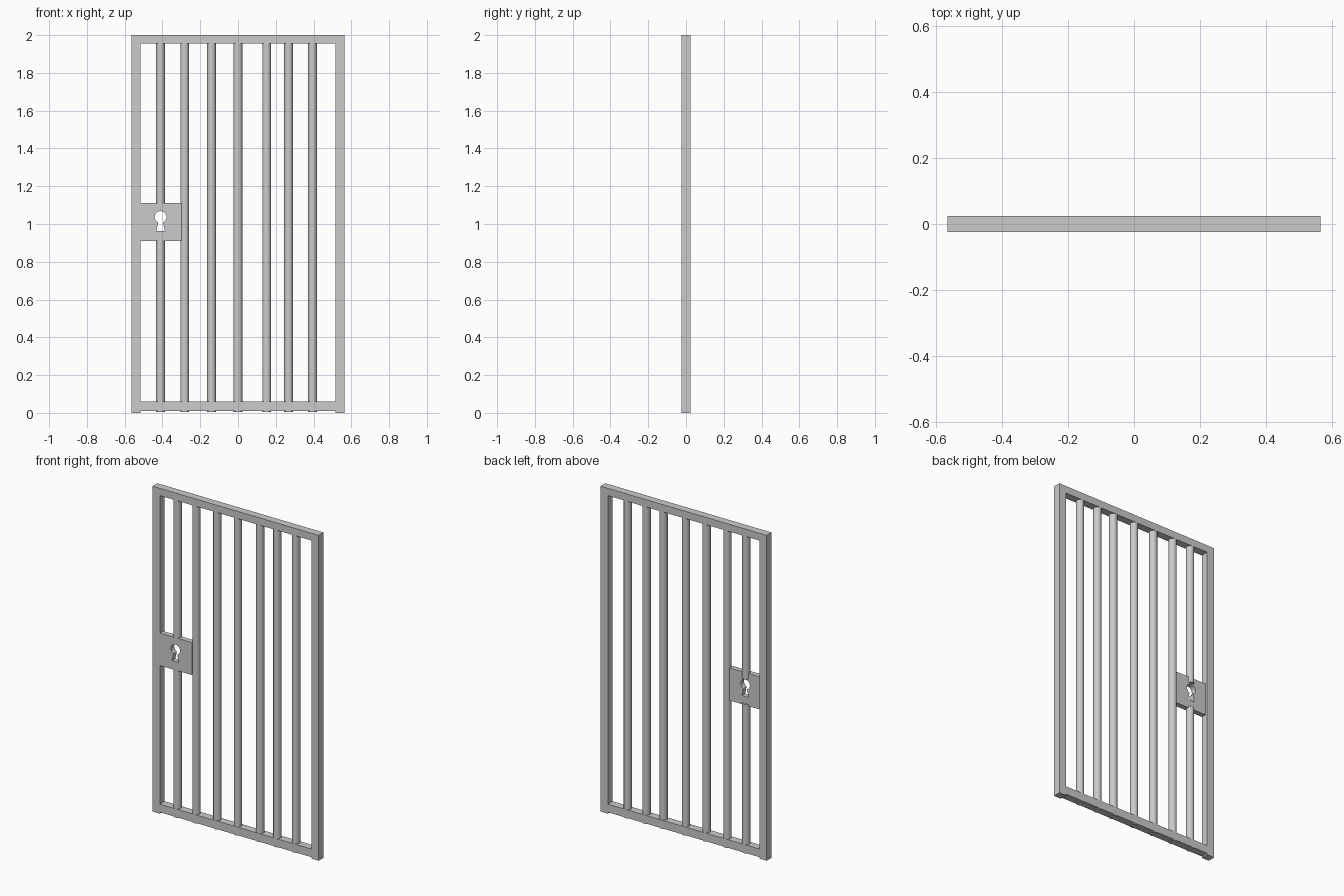
import bpy
from math import sin, cos, pi, radians

if "Cube" in bpy.data.objects:
    bpy.data.objects.remove(bpy.data.objects["Cube"])


def box(name, x0, x1, y0, y1, z0, z1):
    bpy.ops.mesh.primitive_cube_add(size=1, location=((x0 + x1) / 2, (y0 + y1) / 2, (z0 + z1) / 2))
    ob = bpy.context.object
    ob.name = name
    ob.scale = (x1 - x0, y1 - y0, z1 - z0)
    bpy.ops.object.transform_apply(location=False, rotation=False, scale=True)
    return ob


def rod(name, x, z0, z1, r=0.0232):
    bpy.ops.mesh.primitive_cylinder_add(vertices=32, radius=r, depth=z1 - z0, location=(x, 0, (z0 + z1) / 2))
    ob = bpy.context.object
    ob.name = name
    bpy.ops.object.shade_smooth_by_angle(angle=radians(40))
    return ob


W, IN, D = 0.565, 0.515, 0.0235   # outer half width, inner half width, half depth

# Outer frame
box("left_post", -W, -IN, -D, D, 0, 2)
box("right_post", IN, W, -D, D, 0, 2)
box("top_rail", -IN, IN, -D, D, 1.955, 2)
box("bottom_rail", -IN, IN, -D, D, 0.009, 0.059)

# Unevenly spaced round bars; the first is interrupted by the lock
LOCK_X = -0.41
for i, x in enumerate((-0.282, -0.14, 0, 0.152, 0.268, 0.395)):
    rod(f"bar_{i + 2}", x, 0.005, 1.999)
rod("bar_1_upper", LOCK_X, 1.075, 1.999)
rod("bar_1_lower", LOCK_X, 0.005, 0.92)

# Lock plate with a keyhole cut through it
outline = [(-0.515, 0.91), (-0.299, 0.91), (-0.299, 1.11), (-0.515, 1.11)]
R, CZ, N = 0.031, 1.037, 28
a0 = -pi / 2 + 0.42
keyhole = [(LOCK_X + R * cos(a0 + t), CZ + R * sin(a0 + t))
           for t in [(2 * pi - 0.84) * k / N for k in range(N + 1)]]
keyhole += [(LOCK_X - 0.023, 0.963), (LOCK_X + 0.023, 0.963)]
cu = bpy.data.curves.new("lock_plate", 'CURVE')
cu.dimensions = '2D'
cu.fill_mode = 'BOTH'
cu.extrude = 0.016
for pts in (outline, keyhole):
    sp = cu.splines.new('POLY')
    sp.points.add(len(pts) - 1)
    for p, (x, z) in zip(sp.points, pts):
        p.co = (x, z, 0, 1)
    sp.use_cyclic_u = True
plate = bpy.data.objects.new("lock_plate", cu)
bpy.context.collection.objects.link(plate)
plate.rotation_euler = (pi / 2, 0, 0)
plate.location.y = -0.006
bpy.ops.object.select_all(action='DESELECT')
plate.select_set(True)
bpy.context.view_layer.objects.active = plate
bpy.ops.object.convert(target='MESH')
bpy.ops.object.shade_flat()
